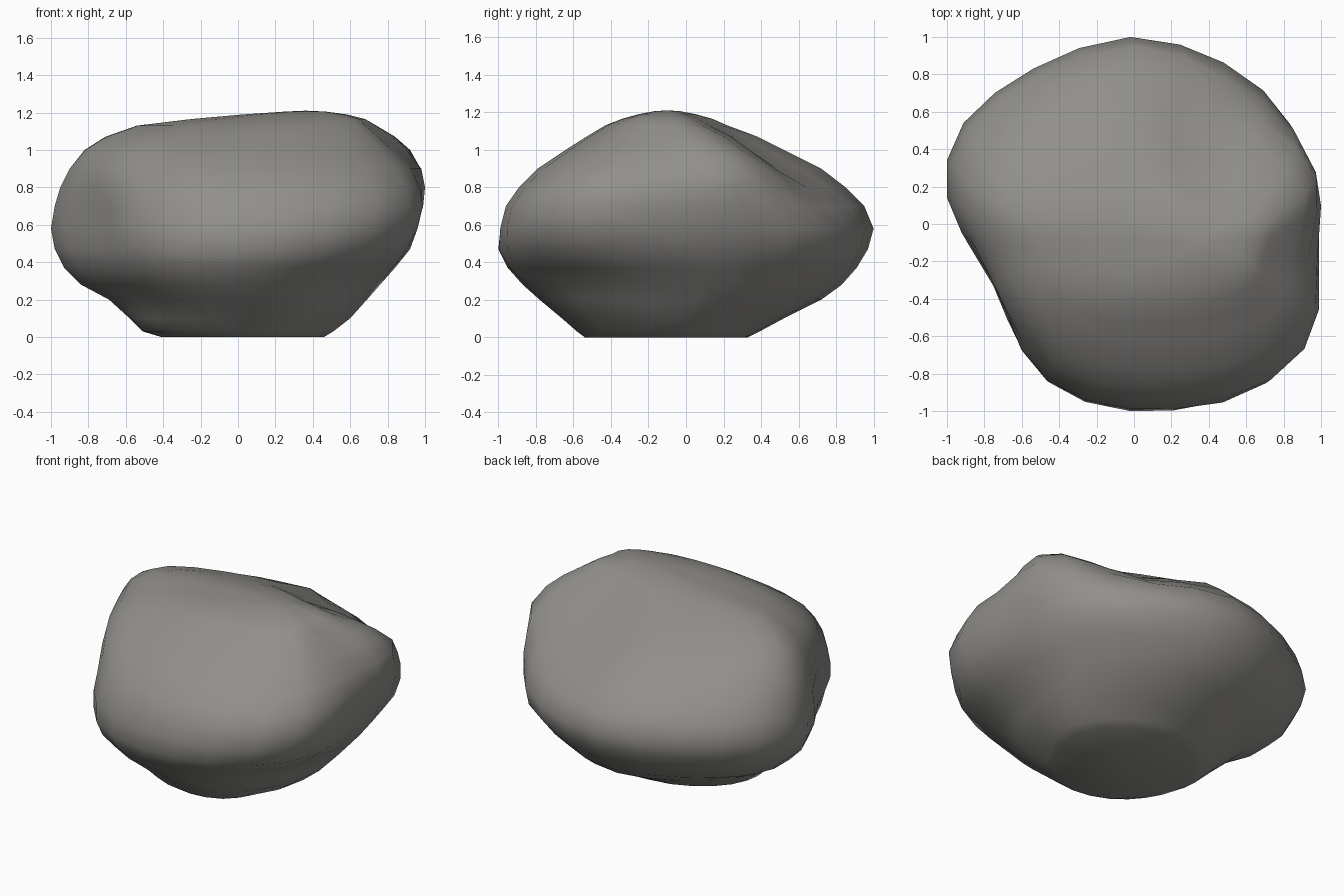
import bpy, bmesh, math

if "Cube" in bpy.data.objects:
    bpy.data.objects.remove(bpy.data.objects["Cube"])

# Plan outline of the boulder, counter-clockwise
OUTLINE = [(0, 1), (.27, .96), (.5, .85), (.7, .69), (.86, .53), (.96, .33), (1, .13),
           (.99, -.2), (.98, -.46), (.9, -.67), (.73, -.84), (.5, -.95), (.24, -.99),
           (0, -.99), (-.25, -.94), (-.46, -.83), (-.6, -.67), (-.7, -.5), (-.78, -.32),
           (-.92, -.05), (-1, .14), (-1, .34), (-.91, .54), (-.74, .7), (-.53, .83), (-.28, .94)]

# Height, x range, y range of each level
LEVELS = [(0, -.41, .46, -.54, .33), (.03, -.51, .51, -.58, .39), (.1, -.58, .6, -.66, .52),
          (.2, -.69, .69, -.78, .72), (.28, -.84, .76, -.87, .83), (.37, -.93, .84, -.95, .91),
          (.47, -.98, .92, -1, .97), (.58, -1, .96, -.99, 1), (.7, -.98, .99, -.96, .95),
          (.8, -.95, 1, -.89, .85), (.9, -.9, .98, -.79, .72), (1, -.82, .92, -.64, .52),
          (1.07, -.71, .84, -.53, .38), (1.13, -.54, .74, -.43, .22), (1.165, -.25, .68, -.34, .14),
          (1.19, .03, .58, -.25, .05), (1.205, .25, .47, -.17, -.03)]

# Hollows (positive) and swells (negative): angle, height, depth, angular width, height width
DENTS = [(62, .97, .24, 18, .2), (24, 1.04, -.17, 20, .18),      # back right notch and shoulder
         (150, 1.05, -.07, 25, .15),                             # back left shoulder
         (208, .58, .05, 13, .14), (208, 1.0, -.14, 28, .18),    # front left groove and shoulder
         (-38, .27, .15, 28, .15), (-35, .65, -.03, 25, .12),    # front right undercut
         (-30, .02, .12, 25, .1), (18, .38, .05, 14, .18), (47, .5, -.05, 16, .15)]


def dented(x, y, z):
    # low levels round off towards a circular foot
    r = math.hypot(x, y)
    k = max(0, 1 - z / .25) * .8
    s = (1 - k) + k / r
    a = math.degrees(math.atan2(y, x))
    for ang, h, depth, aw, hw in DENTS:
        d = (a - ang + 180) % 360 - 180
        s -= depth * math.exp(-(d / aw) ** 2 - ((z - h) / hw) ** 2)
    return x * s, y * s


def fit(values, low, high):
    a, b = min(values), max(values)
    return [low + (v - a) / (b - a) * (high - low) for v in values]


# Stack the levels into one skin
bm = bmesh.new()
rings = []
for z, x0, x1, y0, y1 in LEVELS:
    pts = [dented(x, y, z) for x, y in OUTLINE]
    xs = fit([p[0] for p in pts], x0, x1)
    ys = fit([p[1] for p in pts], y0, y1)
    rings.append([bm.verts.new((x, y, z)) for x, y in zip(xs, ys)])
n = len(OUTLINE)
for lo, hi in zip(rings, rings[1:]):
    for i in range(n):
        j = (i + 1) % n
        bm.faces.new((lo[i], lo[j], hi[j], hi[i]))

# Close the base and crown
for ring, tip in ((rings[0], (0, -.1, 0)), (rings[-1], (.36, -.1, 1.21))):
    v = bm.verts.new(tip)
    for i in range(n):
        bm.faces.new((ring[i], ring[(i + 1) % n], v))

bmesh.ops.recalc_face_normals(bm, faces=bm.faces)
for f in bm.faces:
    f.smooth = True
mesh = bpy.data.meshes.new("boulder")
bm.to_mesh(mesh)
bm.free()
boulder = bpy.data.objects.new("boulder", mesh)
bpy.context.collection.objects.link(boulder)

# Warm grey stone
stone = bpy.data.materials.new("stone")
stone.diffuse_color = (.285, .277, .26, 1)
stone.use_nodes = True
stone.node_tree.nodes["Principled BSDF"].inputs["Base Color"].default_value = stone.diffuse_color
mesh.materials.append(stone)
